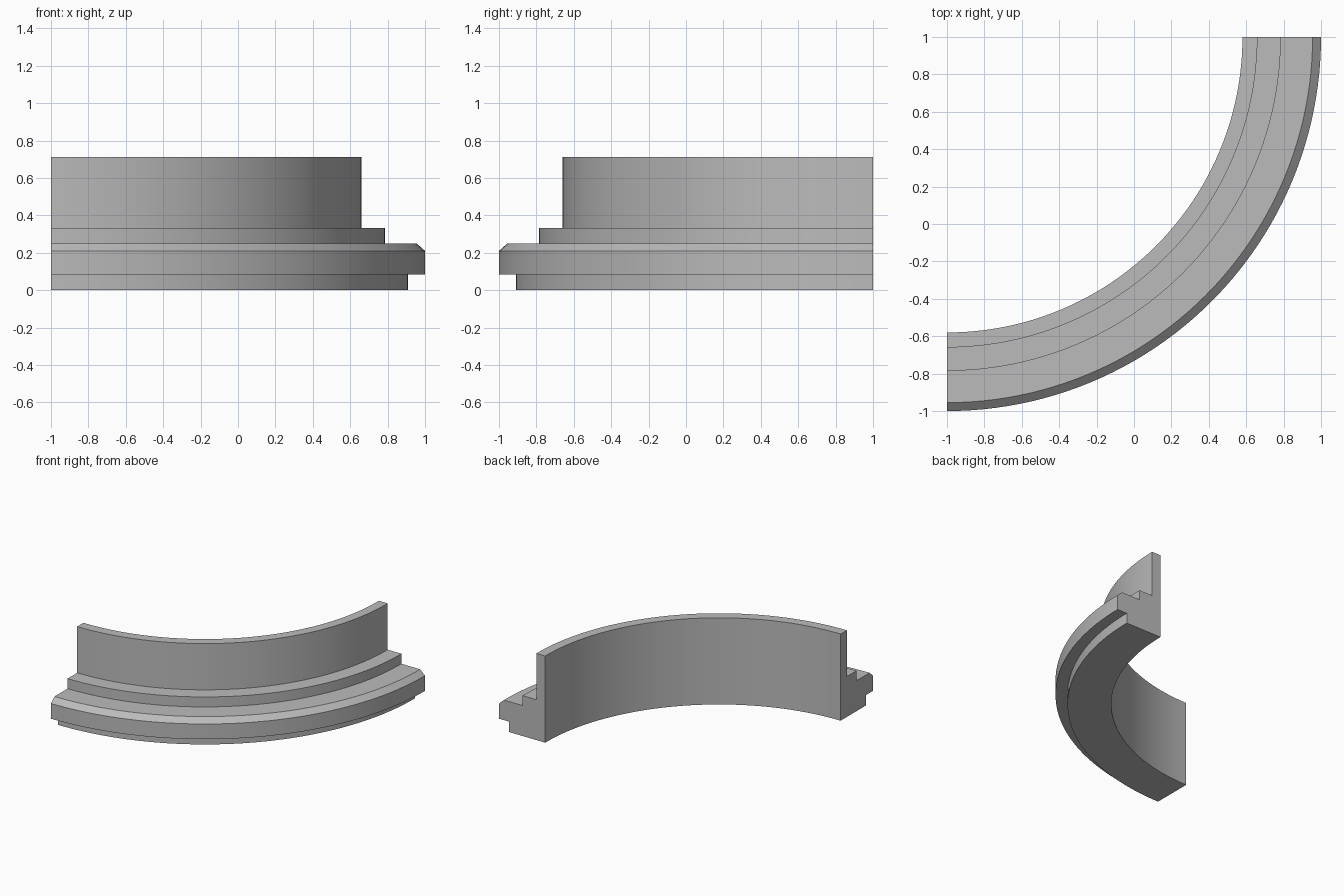
import bpy, bmesh, math
from mathutils import Vector, Matrix

cube = bpy.data.objects.get("Cube")
if cube:
    bpy.data.objects.remove(cube, do_unlink=True)

# Plain grey material
grey = bpy.data.materials.new("plain_grey")
grey.use_nodes = True
colour = (0.5, 0.5, 0.5, 1)
grey.diffuse_color = colour
grey.node_tree.nodes["Principled BSDF"].inputs["Base Color"].default_value = colour

# Stepped flange cross-section: (radius, height)
profile = [(1.58, 0), (1.91, 0), (1.91, 0.085), (2.0, 0.085), (2.0, 0.21),
           (1.955, 0.25), (1.785, 0.25), (1.785, 0.332), (1.66, 0.332),
           (1.66, 0.712), (1.58, 0.712)]
axis = Vector((-1, 1, 0))

# Sweep the section through a quarter turn; both ends stay closed
bm = bmesh.new()
start = bm.faces.new([bm.verts.new(axis + Vector((r, 0, z))) for r, z in profile])
end = bmesh.ops.duplicate(bm, geom=[start] + start.edges[:] + start.verts[:])
bmesh.ops.spin(bm, geom=[start] + start.edges[:], cent=axis, axis=(0, 0, 1),
               angle=-math.pi / 2, steps=48, use_duplicate=False)
bmesh.ops.remove_doubles(bm, verts=bm.verts, dist=0.0001)
bmesh.ops.recalc_face_normals(bm, faces=bm.faces)

mesh = bpy.data.meshes.new("flanged_ring_quarter")
bm.to_mesh(mesh)
bm.free()
mesh.materials.append(grey)
ring = bpy.data.objects.new("flanged_ring_quarter", mesh)
bpy.context.collection.objects.link(ring)

# Smooth round walls with crisp steps
bpy.context.view_layer.objects.active = ring
ring.select_set(True)
bpy.ops.object.shade_smooth_by_angle(angle=math.radians(30))
